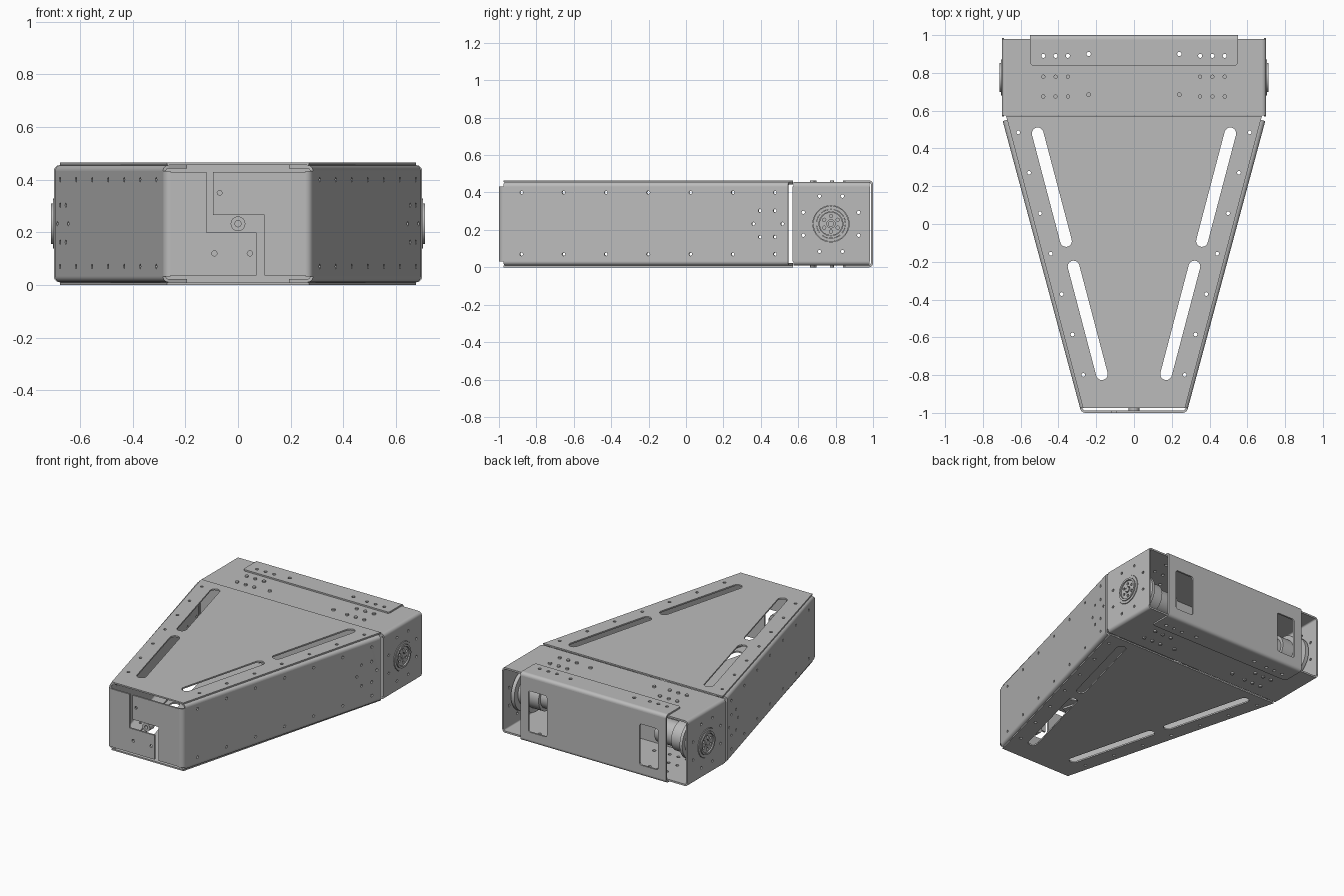
import bpy, bmesh
from math import sin, cos, pi, radians
from mathutils import Matrix, Vector

if "Cube" in bpy.data.objects:
    bpy.data.objects.remove(bpy.data.objects["Cube"])


def material(name, rgb):
    m = bpy.data.materials.new(name)
    m.use_nodes = True
    colour = (*rgb, 1)
    m.diffuse_color = colour
    m.node_tree.nodes["Principled BSDF"].inputs["Base Color"].default_value = colour
    return m


METAL = material("sheet metal grey", (0.5, 0.5, 0.5))
X, Y, Z = Vector((1, 0, 0)), Vector((0, 1, 0)), Vector((0, 0, 1))
T = 0.012            # sheet thickness
TOP, LOW = 0.455, 0.01
MID = 0.2325
R = 0.022            # bend radius


def frame(origin, u, v):
    m = Matrix((u, v, u.cross(v))).transposed().to_4x4()
    m.translation = origin
    return m


def arc(cx, cy, r, a0=0, a1=2 * pi, n=16, closed=True):
    k = n if closed else n - 1
    return [(cx + r * cos(a0 + (a1 - a0) * i / k),
             cy + r * sin(a0 + (a1 - a0) * i / k)) for i in range(n)]


def rect(x0, y0, x1, y1):
    return [(x0, y0), (x1, y0), (x1, y1), (x0, y1)]


def rounded(x0, y0, x1, y1, r):
    pts = []
    for i, (x, y) in enumerate(rect(x0 + r, y0 + r, x1 - r, y1 - r)):
        pts += arc(x, y, r, pi + i * pi / 2, pi * 1.5 + i * pi / 2, 5, False)
    return pts


def slot(a, b, r):
    d = Vector(b) - Vector(a)
    ang = Vector((d.x, d.y, 0)).to_2d().angle_signed(Vector((1, 0)))
    return (arc(*b, r, ang - pi / 2, ang + pi / 2, 10, False)
            + arc(*a, r, ang + pi / 2, ang + 1.5 * pi, 10, False))


def sector(r, a0, a1, t=T):
    return (arc(0, 0, r, a0, a1, 8, False)
            + arc(0, 0, r - t, a1, a0, 8, False))


def plate(name, outline, holes, thick, mat, smooth=True):
    """Sheet with cutouts, extruded about the plane of mat."""
    cu = bpy.data.curves.new(name, 'CURVE')
    cu.dimensions, cu.fill_mode, cu.extrude = '2D', 'BOTH', thick / 2
    for loop in [outline, *holes]:
        sp = cu.splines.new('POLY')
        sp.points.add(len(loop) - 1)
        for p, q in zip(sp.points, loop):
            p.co = (q[0], q[1], 0, 1)
        sp.use_cyclic_u = True
    tmp = bpy.data.objects.new(name + "_tmp", cu)
    bpy.context.collection.objects.link(tmp)
    bpy.context.view_layer.update()
    me = bpy.data.meshes.new_from_object(
        tmp.evaluated_get(bpy.context.evaluated_depsgraph_get()))
    bpy.data.objects.remove(tmp)
    bm = bmesh.new()
    bm.from_mesh(me)
    bmesh.ops.remove_doubles(bm, verts=bm.verts, dist=0.00005)
    bm.transform(mat)
    bmesh.ops.recalc_face_normals(bm, faces=bm.faces)
    bm.to_mesh(me)
    bm.free()
    me.materials.clear()
    me.materials.append(METAL)
    me.name = name
    ob = bpy.data.objects.new(name, me)
    bpy.context.collection.objects.link(ob)
    bpy.ops.object.select_all(action='DESELECT')
    ob.select_set(True)
    bpy.context.view_layer.objects.active = ob
    bpy.ops.object.shade_smooth_by_angle(angle=radians(30))
    return ob


def flat(z):
    return frame(Vector((0, 0, z)), X, Y)


def upright(y):
    return frame(Vector((0, y, 0)), X, Z)


# Tapered covers with slots and edge screw holes
edge_screws = [(s * (0.613 - 0.0575 * i), 0.485 - 0.214 * i)
               for s in (1, -1) for i in range(7)]
slots = [slot((s * a, b), (s * c, d), 0.031) for s in (1, -1)
         for a, b, c, d in ((0.51, 0.48, 0.36, -0.09), (0.32, -0.225, 0.17, -0.795))]
cover = [(0.677, 0.572), (-0.677, 0.572), (-0.27, -0.975), (0.27, -0.975)]
for name, z in (("top_cover", TOP + 0.005), ("bottom_cover", LOW - 0.005)):
    plate(name, cover, slots + [arc(x, y, 0.01, n=12) for x, y in edge_screws], 0.01, flat(z))

# Slanted side walls with bent flanges
corner = Vector((0.28, -0.995, 0))
along = Vector((0.415, 1.54, 0)).normalized()
out = along.cross(Z)
length = 1.595
wall_screws = [(-0.88 + 0.226 * i, z) for i in range(7) for z in (0.07, 0.40)]
wall_screws += [(0.36, MID), (0.515, MID)]
wall_screws += [(y, MID + d) for y in (0.395, 0.475) for d in (0.07, -0.07)]
wall_holes = [arc((y - corner.y) / along.y, z, 0.009, n=12) for y, z in wall_screws]
for side, s in (("left", 1), ("right", -1)):
    flip = Matrix.Diagonal((s, 1, 1, 1))
    plate(side + "_wall", rect(0.018, LOW + R, length, TOP - R), wall_holes, T,
          flip @ frame(corner - out * T / 2, along, Z))
    strip = [corner + along * a - out * k
             for a, k in ((0.02, R), (length, R), (length, 0.1), (0.04, 0.1))]
    holes = [arc(x, y, 0.01, n=12) for x, y in edge_screws if x > 0]
    middle = corner + along * (length / 2 + 0.01) - out * R
    for level, z, up, inset in (("top", TOP, Z, -1), ("bottom", LOW, -Z, 1)):
        plate(f"{side}_{level}_flange", [(p.x, p.y) for p in strip], holes, T,
              flip @ flat(z + inset * T / 2))
        plate(f"{side}_{level}_wall_bend", sector(R, 0, pi / 2), [], length - 0.02,
              flip @ frame(middle + Z * (z + inset * R), out, up))
    plate(side + "_front_corner", sector(0.03, -pi / 2, radians(-15.1)), [],
          TOP - LOW - 2 * R, flip @ frame(Vector((0.256, -0.97, MID)), X, Y))

# Front panels meeting in a stepped gap
plate("front_panel_upper",
      [(0.256, 0.035), (0.256, 0.43), (-0.095, 0.43), (-0.095, 0.265), (0.1, 0.265), (0.1, 0.035)],
      [arc(-0.07, 0.35, 0.009)], T, upright(-1 + T / 2))
plate("front_panel_lower",
      [(-0.256, 0.035), (0.07, 0.035), (0.07, 0.2), (-0.12, 0.2), (-0.12, 0.43), (-0.256, 0.43)],
      [arc(-0.09, 0.12, 0.01), arc(0.045, 0.12, 0.01)], T, upright(-1 + T / 2))
plate("front_spacer", arc(0, MID, 0.028, n=24), [arc(0, MID, 0.012)], 0.05, upright(-0.965))

# Rear axle box
BACK, FRONT = 0.98, 0.575
deck_holes = [arc(s * x, y, 0.011, n=12) for s in (1, -1)
              for x in (0.35, 0.415, 0.48) for y in (0.675, 0.78, 0.89)]
deck_holes += [arc(s * 0.24, y, 0.012, n=12) for s in (1, -1) for y in (0.685, 0.9)]
for name, z in (("box_top", TOP - T / 2), ("box_bottom", LOW + T / 2)):
    plate(name, rect(-0.7 + R, FRONT, 0.7 - R, BACK), deck_holes, T, flat(z))
plate("box_bulkhead", rect(-0.685, LOW + T, 0.685, TOP - T), [], T, upright(FRONT + T / 2))

# Axle ends: side plates, hubs and gear motors
AX = 0.775
bolts = [arc(AX + 0.16 * cos(a), MID + 0.16 * sin(a), 0.009, n=12)
         for a in [radians(22.5 + 45 * i) for i in range(8)]]
hub_bolts = [arc(AX + 0.042 * cos(a), MID + 0.042 * sin(a), 0.009, n=12)
             for a in [radians(60 * i + 30) for i in range(6)]]
for side, s in (("left", 1), ("right", -1)):
    def across(x):
        return frame(Vector((s * x, 0, 0)), Y, Z)
    plate(side + "_box_side", rect(FRONT - 0.005, LOW + R, BACK + 0.005, TOP - R),
          bolts + [arc(AX, MID, 0.097, n=32)], T, across(0.7 - T / 2))
    for level, z, up in (("top", TOP - R, Z), ("bottom", LOW + R, -Z)):
        plate(f"{side}_{level}_box_bend", sector(R, 0, pi / 2), [], BACK - FRONT,
              frame(Vector((s * (0.7 - R), (BACK + FRONT) / 2, z)), X * s, up))

    def disc(name, r, holes, x0, x1):
        plate(f"{side}_{name}", arc(AX, MID, r, n=40), holes, x1 - x0, across((x0 + x1) / 2))
    disc("hub_rim", 0.095, [arc(AX, MID, 0.078, n=40)], 0.68, 0.704)
    disc("hub_ring", 0.077, [arc(AX, MID, 0.064, n=40)], 0.68, 0.711)
    disc("hub_face", 0.062, hub_bolts + [arc(AX, MID, 0.022)], 0.685, 0.703)
    disc("axle", 0.016, [], 0.6, 0.706)
    disc("bearing_flange", 0.14, [], 0.655, 0.68)
    disc("gearbox", 0.1, [], 0.5, 0.655)
    disc("gearbox_flange", 0.13, [], 0.585, 0.605)
    disc("motor", 0.08, [], 0.36, 0.5)

# Rear cover wrapping the back of the axle box
HALF, HI, LO = 0.55, TOP + 0.01, LOW - 0.01
windows = [rounded(s * 0.42 - 0.07, 0.075, s * 0.42 + 0.07, 0.355, 0.015) for s in (1, -1)]
plate("rear_cover", rect(-HALF, LO + R, HALF, HI - R), windows, T, upright(1 - T / 2))
for level, z, up, inset in (("top", HI, Z, -1), ("bottom", LO, -Z, 1)):
    lip = [(-HALF, 1 - R), (-HALF, 0.85), (-HALF + 0.01, 0.84),
           (HALF - 0.01, 0.84), (HALF, 0.85), (HALF, 1 - R)]
    plate(f"rear_cover_{level}_lip", lip, deck_holes, 0.01, flat(z + inset * 0.005))
    plate(f"rear_cover_{level}_bend", sector(R, 0, pi / 2), [], HALF * 2,
          frame(Vector((0, 1 - R, z + inset * R)), Y, up))
